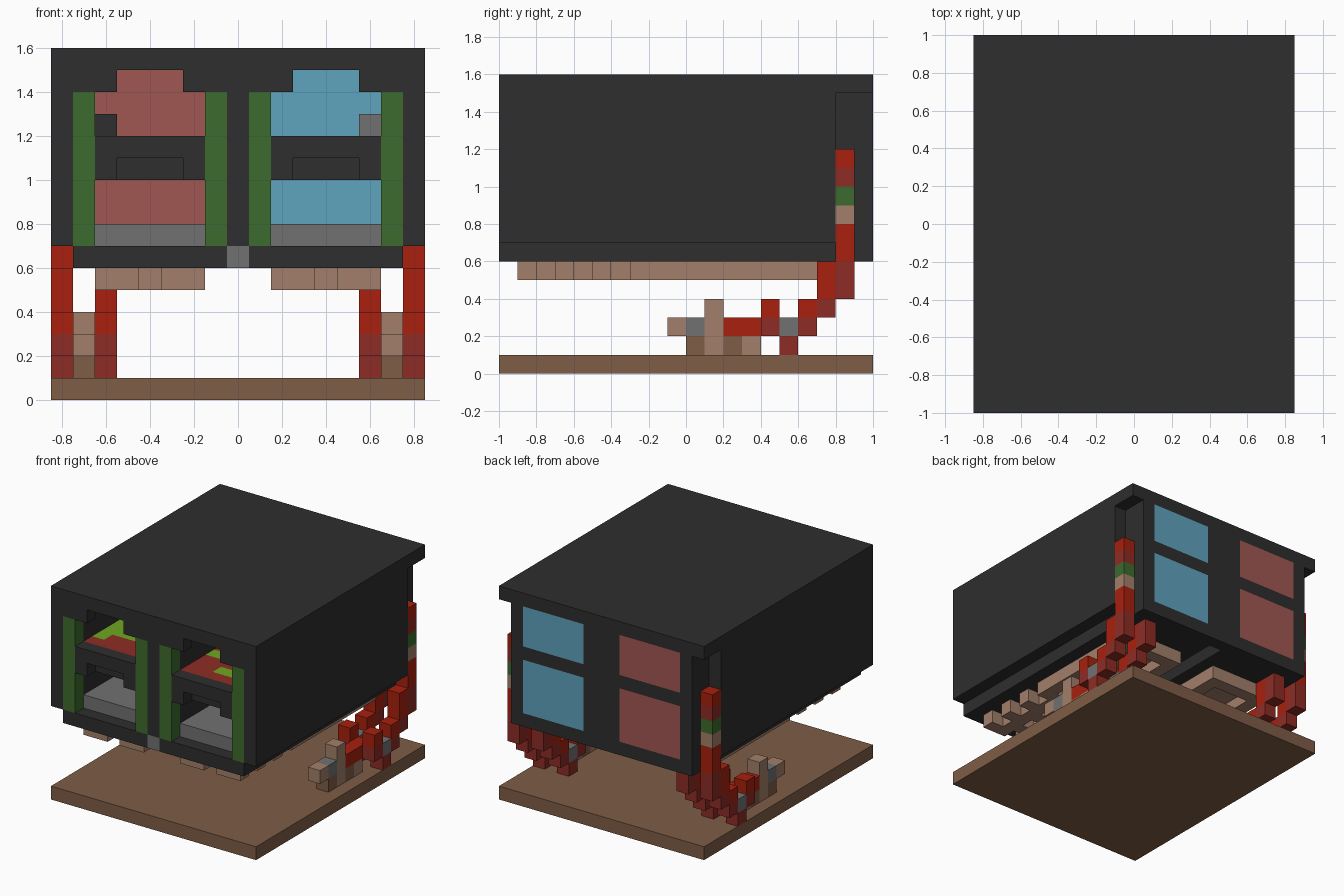
import bpy, bmesh

old = bpy.data.objects.get("Cube")
if old:
    bpy.data.objects.remove(old, do_unlink=True)

U = 0.1  # one block


def material(name, r, g, b):
    def lin(c):
        c /= 255
        return c / 12.92 if c <= 0.04045 else ((c + 0.055) / 1.055) ** 2.4
    m = bpy.data.materials.new(name)
    m.use_nodes = True
    col = (lin(r), lin(g), lin(b), 1)
    m.diffuse_color = col
    m.node_tree.nodes["Principled BSDF"].inputs["Base Color"].default_value = col
    return m


dark = material("charcoal", 46, 46, 46)
rose = material("dusty rose", 160, 86, 82)
blue = material("sky blue", 95, 163, 190)
green = material("leaf green", 61, 107, 46)
grey = material("mid grey", 113, 113, 113)
tan = material("tan", 162, 127, 106)
brown = material("wood brown", 126, 93, 70)
red = material("bright red", 168, 32, 14)
brick = material("brick red", 142, 44, 37)
lime = material("lime", 112, 168, 34)


def blocks(name, mat, boxes, side=1):
    """One object from boxes (x0, x1, y0, y1, z0, z1) in block units."""
    bm = bmesh.new()
    for x0, x1, y0, y1, z0, z1 in boxes:
        c = bmesh.ops.create_cube(bm, size=1)["verts"]
        for v in c:
            v.co = (side * (x0 if v.co.x < 0 else x1) * U,
                    (y0 if v.co.y < 0 else y1) * U,
                    (z0 if v.co.z < 0 else z1) * U)
    bmesh.ops.recalc_face_normals(bm, faces=bm.faces)
    me = bpy.data.meshes.new(name)
    bm.to_mesh(me)
    bm.free()
    me.materials.append(mat)
    ob = bpy.data.objects.new(name, me)
    bpy.context.collection.objects.link(ob)
    return ob


# Ground board, roof, centre wall and centre beam
blocks("ground_board", brown, [(-8.5, 8.5, -10, 10, 0, 1)])
blocks("roof", dark, [(-8.5, 8.5, -10, 10, 15, 16)])
blocks("centre_wall", dark, [(-0.5, 0.5, -10, 10, 7, 15), (-0.5, 0.5, 9, 10, 6, 7)])
blocks("centre_beam", grey, [(-0.5, 0.5, -10, 9, 6, 7)])

for s, label, glass in ((1, "left", blue), (-1, "right", rose)):
    def part(name, mat, boxes):
        return blocks(label + "_" + name, mat, boxes, s)

    # Walls, floor and bunk shelf
    part("walls", dark, [
        (7.5, 8.5, -10, 8, 7, 15),
        (6.5, 7.5, -9, 10, 7, 15),
        (0.5, 1.5, -9, 10, 7, 15),
        (0.5, 1.5, -10, -9, 14, 15),
        (6.5, 7.5, -10, -9, 14, 15)])
    part("floor", dark, [(0.5, 7.5, -10, 10, 6, 7)])
    part("front_arch_corners", dark, [
        (1.5, 2.5, -10, -9, 14, 15), (5.5, 6.5, -10, -9, 14, 15)])
    part("bunk_shelf", dark, [
        (1.5, 6.5, -10, 9, 11, 11.95), (1.5, 6.5, -9, 9, 10, 11),
        (1.5, 2.5, -10, -9, 10, 11), (5.5, 6.5, -10, -9, 10, 11),
        (1.5, 6.5, -10, -9, 11.95, 12), (1.5, 6.5, 9, 10, 11, 12)])
    part("lower_bed", grey, [(1.5, 6.5, -9, 9, 7, 8)])

    # Back windows and front posts
    part("back_windows", glass, [
        (1.5, 6.5, 9, 10, 7, 11), (1.5, 6.5, 9, 10, 12, 15)])
    part("posts", green, [
        (0.5, 1.5, -10, -9, 7, 14), (6.5, 7.5, -10, -9, 7, 14)])

    # Patchwork blanket on the upper bunk
    if s > 0:
        patches = {(1, -6), (3, -8), (4, -8), (2, -6), (2, -5)}
    else:
        patches = {(5, -8), (5, -7), (4, -7), (3, -7), (5, -6), (4, -6), (5, -5)}
    cells = [(i, j) for i in range(1, 6) for j in range(-9, 9)]
    for name, mat, keep in (("blanket", brick, False), ("blanket_patches", lime, True)):
        part(name, mat, [(i + .5, i + 1.5, j, j + 1, 11.95, 12)
                         for i, j in cells if ((i, j) in patches) == keep])
    part("bedside_block", grey if s > 0 else dark, [(5.5, 6.5, -3, -2, 12, 13)])

    # Underside skid: stepped tread in front, frame behind
    tread = []
    for j in range(-9, -2):
        if j % 2:
            tread += [(1.5, 3.5, j, j + 1, 5, 6), (4.5, 6.5, j, j + 1, 5, 6)]
        else:
            tread.append((2.5, 5.5, j, j + 1, 5, 6))
    tread += [(1.5, 2.5, -2, 7, 5, 6), (5.5, 6.5, -2, 7, 5, 6),
              (2.5, 5.5, 6, 7, 5, 6), (2.5, 5.5, 1, 2, 5, 6),
              (2.5, 5.5, -2, 6, 5.8, 6)]
    part("skid", tan, tread)

    # Pair of stepped arms reaching down from the back corner
    for x, arm in ((7.5, "outer"), (5.5, "inner")):
        def run(mat, cols):
            part(arm + "_arm_" + mat.name.split()[0], mat,
                 [(x, x + 1, y, y + 1, a, b) for y, a, b in cols])
        run(red, [(7, 4, 6), (6, 3, 4), (4, 3, 4)])
        run(brick, [(8, 4, 6), (7, 3, 4), (6, 2, 3), (5, 1, 2), (4, 2, 3)])
        run(grey, [(5, 2, 3)])

    # Banded pole in the corner notch
    for name, mat, z0, z1 in (("base", red, 6, 8), ("tan_band", tan, 8, 9),
                              ("green_band", green, 9, 10),
                              ("brick_band", brick, 10, 11), ("tip", red, 11, 12)):
        part("pole_" + name, mat, [(7.5, 8.5, 8, 9, z0, z1)])

    # Small figure standing between the arms
    part("figure_back", red, [(6.5, 7.5, 2, 5, 2, 3)])
    part("figure_body", tan, [
        (6.5, 7.5, 1, 2, 1, 4), (6.5, 7.5, -1, 0, 2, 3), (6.5, 7.5, 3, 4, 1, 2)])
    part("figure_collar", grey, [(6.5, 7.5, 0, 1, 2, 3)])
    part("figure_feet", brown, [(6.5, 7.5, 0, 1, 1, 2), (6.5, 7.5, 2, 3, 1, 2)])
